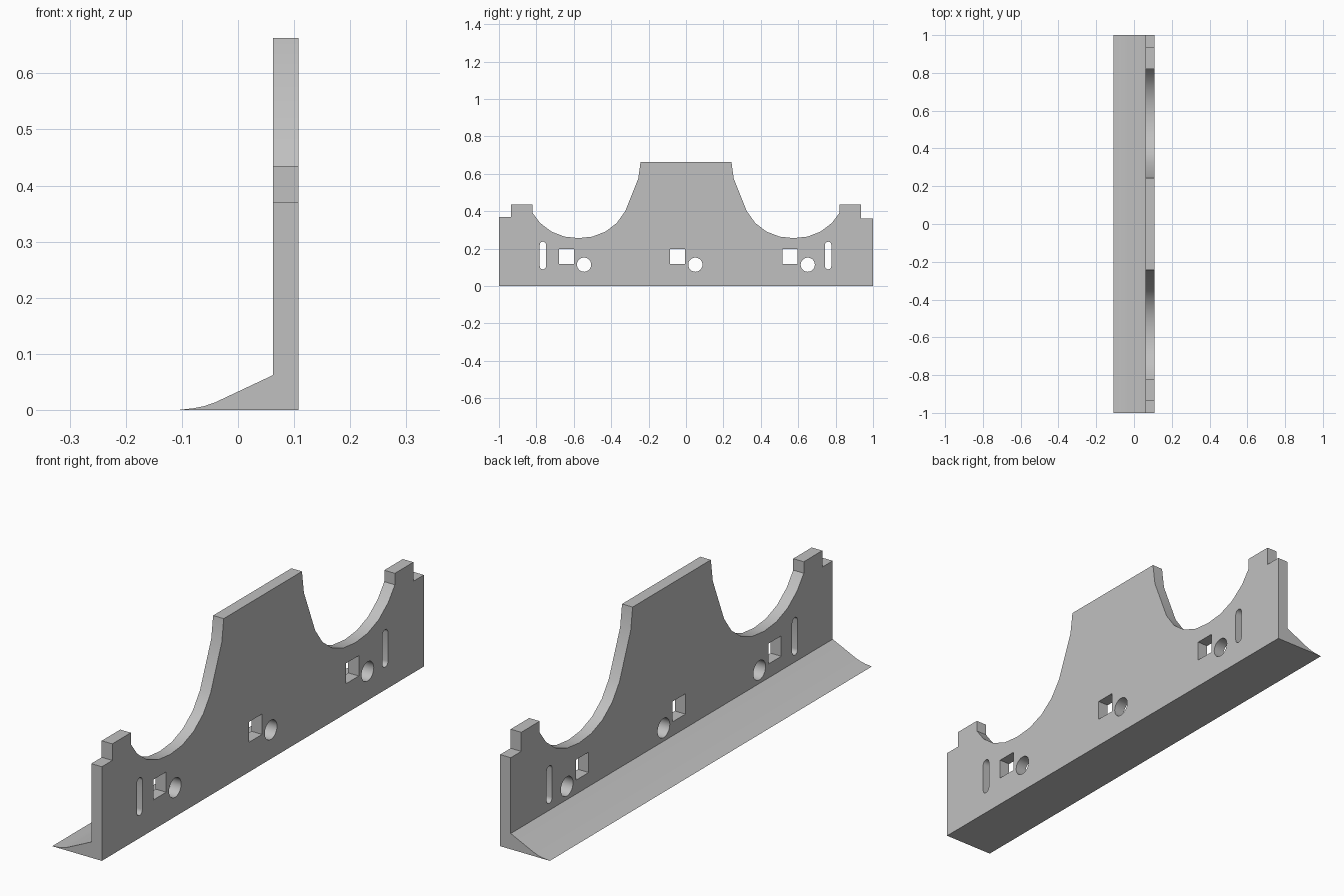
import bpy, bmesh, math
from mathutils import Vector

if "Cube" in bpy.data.objects:
    bpy.data.objects.remove(bpy.data.objects["Cube"], do_unlink=True)

BACK, FRONT = 0.062, 0.108      # plate faces along x

grey = bpy.data.materials.new("plain grey")
grey.use_nodes = True
grey.diffuse_color = (0.53, 0.53, 0.53, 1)
grey.node_tree.nodes["Principled BSDF"].inputs["Base Color"].default_value = grey.diffuse_color


def add_prism(bm, points, offset):
    """Extrude a closed outline along the offset vector."""
    face = bm.faces.new([bm.verts.new(p) for p in points])
    moved = bmesh.ops.extrude_face_region(bm, geom=[face])["geom"]
    verts = [v for v in moved if isinstance(v, bmesh.types.BMVert)]
    bmesh.ops.translate(bm, verts=verts, vec=Vector(offset))


def make_object(name, bm):
    bmesh.ops.recalc_face_normals(bm, faces=bm.faces)
    mesh = bpy.data.meshes.new(name)
    bm.to_mesh(mesh)
    bm.free()
    mesh.materials.append(grey)
    obj = bpy.data.objects.new(name, mesh)
    bpy.context.collection.objects.link(obj)
    return obj


def select_only(obj):
    bpy.ops.object.select_all(action="DESELECT")
    obj.select_set(True)
    bpy.context.view_layer.objects.active = obj


def slot(y, z, radius, half=0.0, steps=12):
    """Round outline, stretched upright into a slot when half > 0."""
    pts = []
    for side in (0, 1):
        for i in range(steps + (half > 0)):
            a = math.pi * (side + i / steps)
            pts.append((y + radius * math.cos(a), z + radius * math.sin(a) + (half, -half)[side]))
    return pts


def square(y, z, h):
    return [(y - h, z - h), (y + h, z - h), (y + h, z + h), (y - h, z + h)]


# Upright plate: one half of the top edge, from the centre outwards, then mirrored
scoop = [(0.243, 0.663), (0.255, 0.575), (0.325, 0.40), (0.37, 0.337), (0.43, 0.291),
         (0.5, 0.264), (0.575, 0.256), (0.65, 0.264), (0.72, 0.291), (0.78, 0.337),
         (0.82, 0.39), (0.82, 0.435)]


def half_outline(shoulder):
    return scoop + [(0.935, 0.435), (0.935, shoulder), (1, shoulder), (1, 0)]


outline = half_outline(0.36) + [(-y, z) for y, z in reversed(half_outline(0.37))]
bm = bmesh.new()
add_prism(bm, [(BACK, y, z) for y, z in outline], (FRONT - BACK, 0, 0))
plate = make_object("upright_plate", bm)

# Through holes: square and round pairs, plus a slot near each end
holes = [slot(y, 0.163, 0.017, 0.057, 8) for y in (-0.765, 0.76)]
for y in (-0.64, -0.045, 0.556):
    holes += [square(y, 0.157, 0.04), slot(y + 0.095, 0.114, 0.038)]
bm = bmesh.new()
for hole in holes:
    add_prism(bm, [(BACK - 0.05, y, z) for y, z in hole], (0.15, 0, 0))
cutter = make_object("hole_cutter", bm)
cutter.hide_render = True

cut = plate.modifiers.new("holes", "BOOLEAN")
cut.operation = "DIFFERENCE"
cut.solver = "EXACT"
cut.object = cutter
select_only(plate)
bpy.ops.object.modifier_apply(modifier=cut.name)
bpy.data.objects.remove(cutter, do_unlink=True)

# Foot: sloping ramp that flares out to a thin edge
ramp = [(BACK, 0), (BACK, 0.062), (-0.04, 0.014), (-0.06, 0.007), (-0.08, 0.003), (-0.108, 0)]
bm = bmesh.new()
add_prism(bm, [(x, -1, z) for x, z in ramp], (0, 2, 0))
foot = make_object("sloping_foot", bm)

for obj in (plate, foot):
    select_only(obj)
    bpy.ops.object.shade_smooth_by_angle(angle=math.radians(30))
